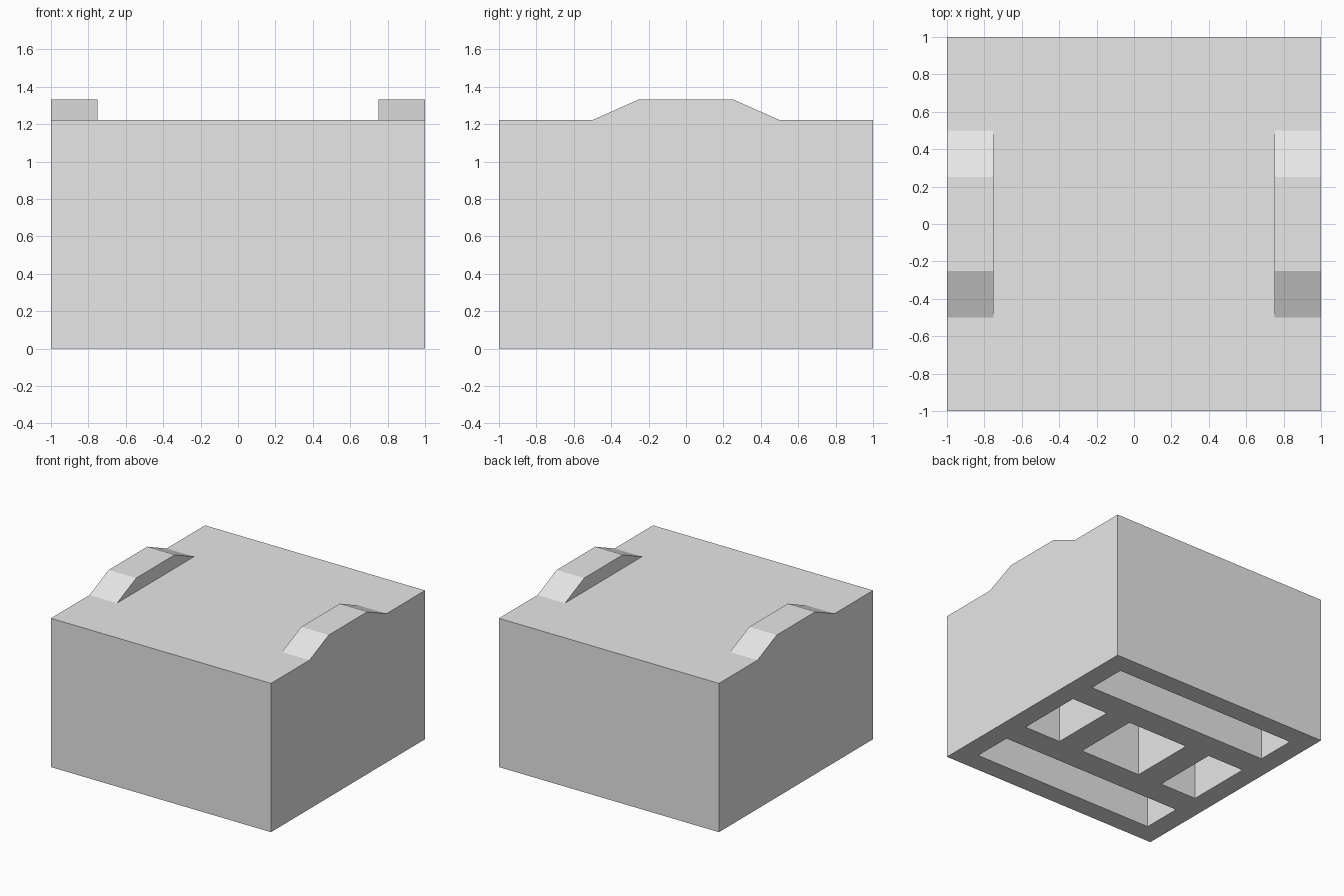
import bpy
import bmesh

if "Cube" in bpy.data.objects:
    bpy.data.objects.remove(bpy.data.objects["Cube"])

WALL = 1 / 6       # outer wall thickness
TOP = 11 / 9       # height of the flat top
RIDGE = 4 / 3      # height of the raised ridges
ROOF = 19 / 18     # ceiling of the underside pockets
HALF = 5 / 18      # half size of the middle pockets

grey = bpy.data.materials.new("light grey")
grey.diffuse_color = (0.8, 0.8, 0.8, 1)
grey.use_nodes = True
grey.node_tree.nodes["Principled BSDF"].inputs["Base Color"].default_value = grey.diffuse_color


def make_object(name, bm):
    bmesh.ops.recalc_face_normals(bm, faces=bm.faces)
    mesh = bpy.data.meshes.new(name)
    bm.to_mesh(mesh)
    bm.free()
    mesh.materials.append(grey)
    obj = bpy.data.objects.new(name, mesh)
    bpy.context.collection.objects.link(obj)
    return obj


def add_box(bm, x0, x1, y0, y1, z0, z1):
    verts = bmesh.ops.create_cube(bm, size=1)["verts"]
    for v in verts:
        v.co.x = x1 if v.co.x > 0 else x0
        v.co.y = y1 if v.co.y > 0 else y0
        v.co.z = z1 if v.co.z > 0 else z0


# Main block
bm = bmesh.new()
add_box(bm, -1, 1, -1, 1, 0, TOP)
body = make_object("body", bm)

# Underside pockets: two long slots and a row of three between them
outer = 1 - WALL
pockets = [
    (-outer, outer, 0.5, outer),
    (-outer, outer, -outer, -0.5),
    (-outer, -0.5, -HALF, HALF),
    (-HALF, HALF, -HALF, HALF),
    (0.5, outer, -HALF, HALF),
]
bm = bmesh.new()
for x0, x1, y0, y1 in pockets:
    add_box(bm, x0, x1, y0, y1, -0.2, ROOF)
cutter = make_object("pocket_cutter", bm)
cutter.hide_render = True
cutter.hide_viewport = True
cut = body.modifiers.new("pockets", "BOOLEAN")
cut.operation = "DIFFERENCE"
cut.solver = "EXACT"
cut.object = cutter

# Apply the cut and drop the helper
depsgraph = bpy.context.evaluated_depsgraph_get()
body_mesh = bpy.data.meshes.new_from_object(body.evaluated_get(depsgraph))
body.modifiers.clear()
body.data = body_mesh
bpy.data.objects.remove(cutter)

# Raised side ridges with sloped ends, open where they meet the block
profile = [(-0.5, TOP), (-0.25, RIDGE), (0.25, RIDGE), (0.5, TOP)]
for side, name in ((-1, "left_ridge"), (1, "right_ridge")):
    bm = bmesh.new()
    inner = [bm.verts.new((side * 0.75, y, z)) for y, z in profile]
    outside = [bm.verts.new((side, y, z)) for y, z in profile]
    bm.faces.new(inner)
    bm.faces.new(outside)
    for i in range(3):
        bm.faces.new((inner[i], inner[i + 1], outside[i + 1], outside[i]))
    make_object(name, bm)
